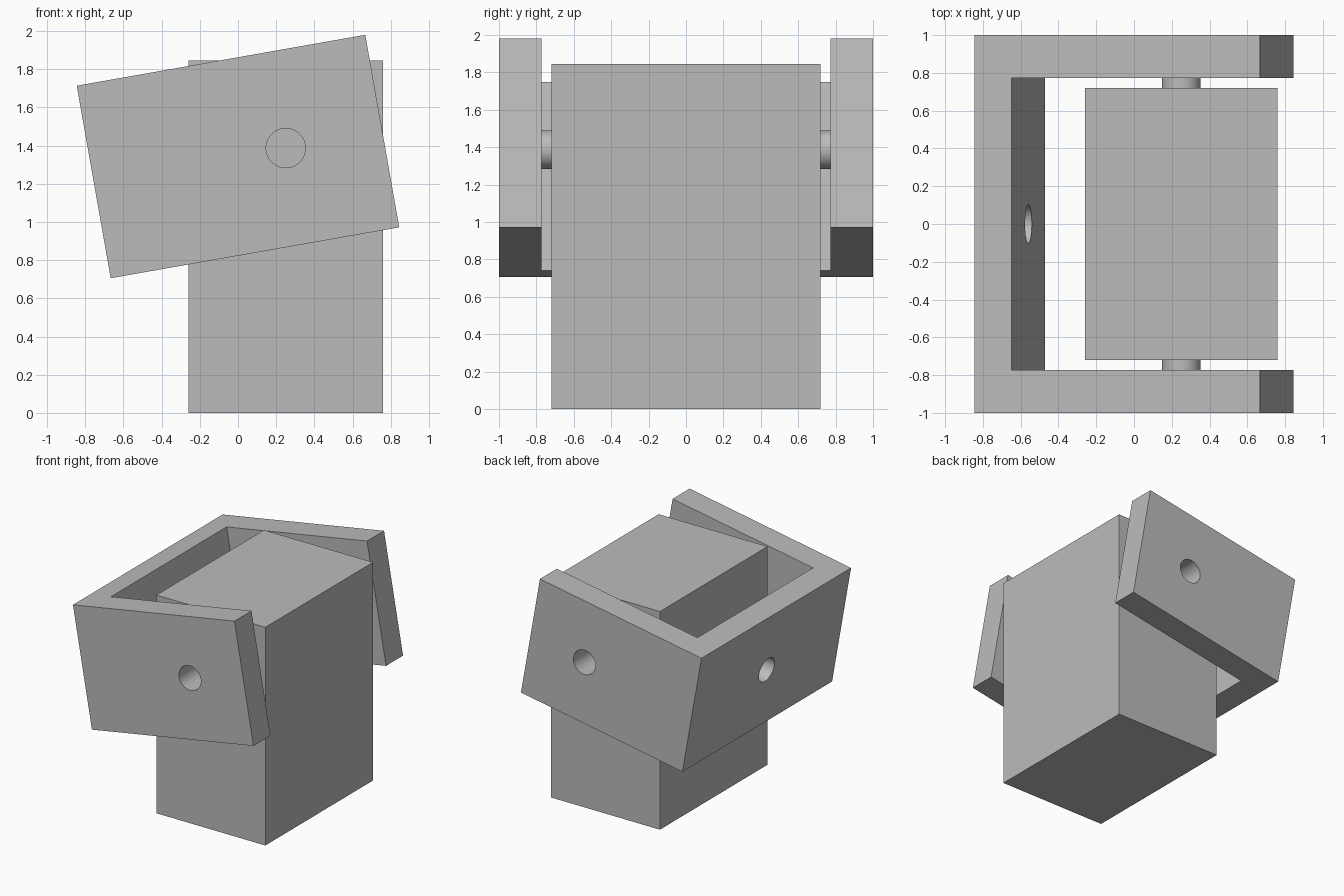
import bpy, bmesh
from math import radians
from mathutils import Matrix, Vector

cube = bpy.data.objects.get("Cube")
if cube:
    bpy.data.objects.remove(cube, do_unlink=True)

GREY = (0.5, 0.5, 0.5, 1)
grey = bpy.data.materials.new("plain grey")
grey.use_nodes = True
grey.diffuse_color = GREY
grey.node_tree.nodes["Principled BSDF"].inputs["Base Color"].default_value = GREY

WIDTH, HEIGHT = 1.535, 1.024          # yoke seen from the side
ARM_IN, BACK = 0.773, 0.2             # inner face of arms, back wall thickness
TILT = Matrix.Translation((0, 0, 1.343)) @ Matrix.Rotation(radians(-10), 4, 'Y')
PIVOT_X, RADIUS = 0.254, 0.103


def add_object(name, bm, matrix):
    bmesh.ops.recalc_face_normals(bm, faces=bm.faces)
    mesh = bpy.data.meshes.new(name)
    bm.to_mesh(mesh)
    bm.free()
    mesh.materials.append(grey)
    obj = bpy.data.objects.new(name, mesh)
    obj.matrix_world = matrix
    bpy.context.collection.objects.link(obj)
    return obj


def cylinder(name, center, axis, length):
    bm = bmesh.new()
    turn = Vector((0, 0, 1)).rotation_difference(Vector(axis)).to_matrix().to_4x4()
    bmesh.ops.create_cone(bm, cap_ends=True, segments=64, radius1=RADIUS,
                          radius2=RADIUS, depth=length,
                          matrix=Matrix.Translation(center) @ turn)
    return add_object(name, bm, TILT)


def smooth(obj):
    bpy.ops.object.select_all(action='DESELECT')
    obj.select_set(True)
    bpy.context.view_layer.objects.active = obj
    bpy.ops.object.shade_smooth_by_angle(angle=radians(30))


# Upright block
bm = bmesh.new()
bmesh.ops.create_cube(bm, size=1, matrix=Matrix.Diagonal((1.02, 1.44, 1.846, 1)))
add_object("block", bm, Matrix.Translation((0.25, 0, 0.923)))

# Tilted U-shaped yoke, extruded from its outline
bm = bmesh.new()
w, inner = WIDTH / 2, BACK - WIDTH / 2
outline = [(-w, -1), (w, -1), (w, -ARM_IN), (inner, -ARM_IN),
           (inner, ARM_IN), (w, ARM_IN), (w, 1), (-w, 1)]
face = bm.faces.new([bm.verts.new((x, y, -HEIGHT / 2)) for x, y in outline])
top = bmesh.ops.extrude_face_region(bm, geom=[face])["geom"]
bmesh.ops.translate(bm, vec=(0, 0, HEIGHT),
                    verts=[v for v in top if isinstance(v, bmesh.types.BMVert)])
yoke = add_object("yoke", bm, TILT)

# Round holes through both arms and the back wall
cutters = [cylinder("arm_hole_cutter", (PIVOT_X, 0, 0), (0, 1, 0), 3),
           cylinder("back_hole_cutter", (-w, 0, 0), (1, 0, 0), 1)]
bpy.context.view_layer.objects.active = yoke
for cutter in cutters:
    cutter.hide_render = True
    mod = yoke.modifiers.new("hole", 'BOOLEAN')
    mod.operation, mod.solver, mod.object = 'DIFFERENCE', 'EXACT', cutter
    bpy.ops.object.modifier_apply(modifier=mod.name)
    bpy.data.objects.remove(cutter, do_unlink=True)
smooth(yoke)

# Pivot pins bridging the gap between block and arms
for name, side in (("front_pin", -1), ("back_pin", 1)):
    smooth(cylinder(name, (PIVOT_X, side * (ARM_IN - 0.05), 0), (0, 1, 0), 0.1))
